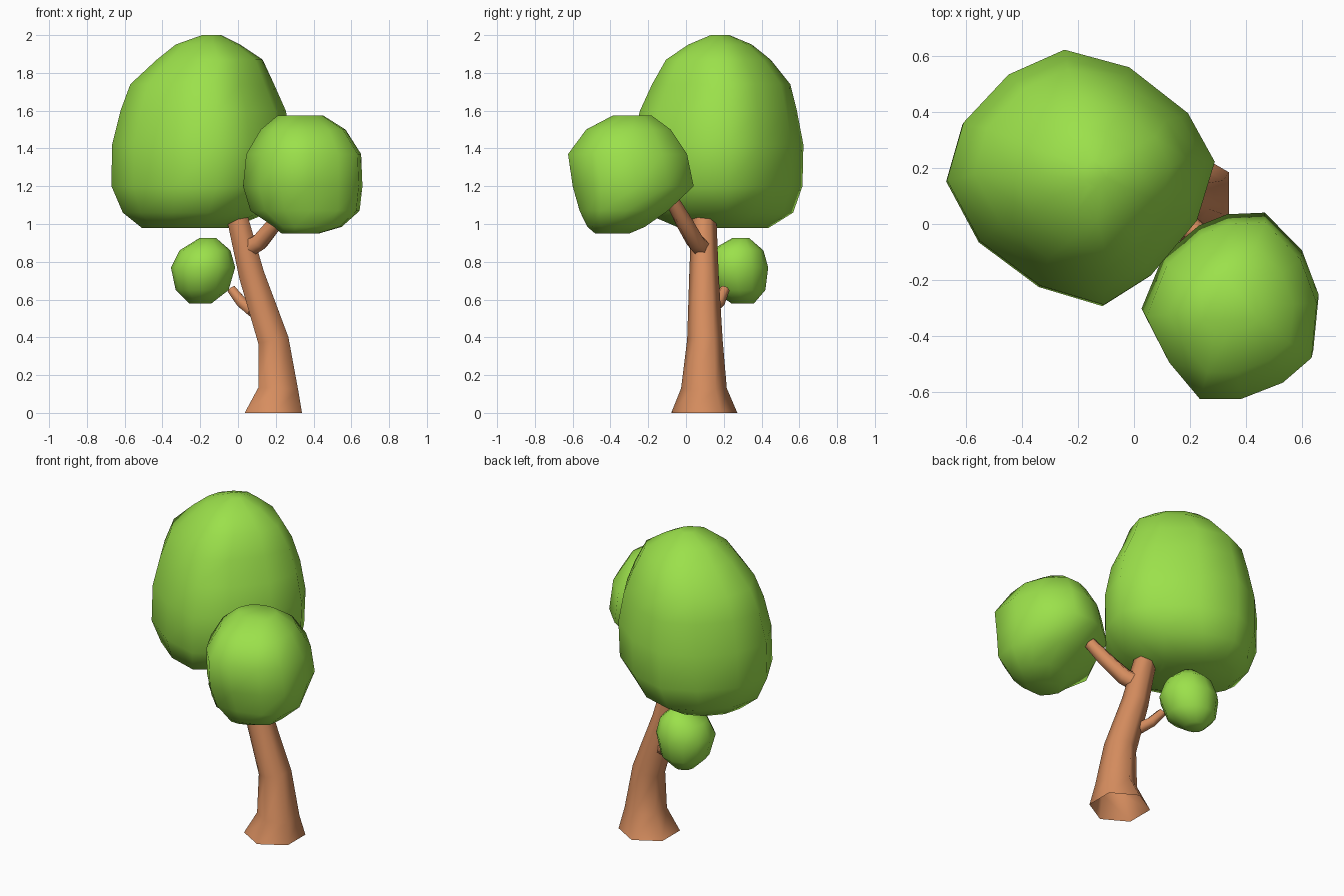
import bpy, bmesh, math
from mathutils import Vector

if "Cube" in bpy.data.objects:
    bpy.data.objects.remove(bpy.data.objects["Cube"])


def material(name, color):
    m = bpy.data.materials.new(name)
    m.diffuse_color = (*color, 1)
    m.use_nodes = True
    m.node_tree.nodes["Principled BSDF"].inputs["Base Color"].default_value = m.diffuse_color
    return m


BARK = material("bark", (0.68, 0.27, 0.115))
LEAF = material("leaf", (0.33, 0.75, 0.07))


def loft(name, rings, mat, angle, bottom=True):
    """Skin a list of equal-length point rings and cap the ends."""
    bm = bmesh.new()
    loops = [[bm.verts.new(p) for p in ring] for ring in rings]
    n = len(loops[0])
    for a, b in zip(loops, loops[1:]):
        for i in range(n):
            j = (i + 1) % n
            bm.faces.new((a[i], a[j], b[j], b[i]))
    if bottom:
        bm.faces.new(loops[0][::-1])
    bm.faces.new(loops[-1])
    bmesh.ops.recalc_face_normals(bm, faces=bm.faces)
    me = bpy.data.meshes.new(name)
    bm.to_mesh(me)
    bm.free()
    me.materials.append(mat)
    ob = bpy.data.objects.new(name, me)
    bpy.context.collection.objects.link(ob)
    bpy.ops.object.select_all(action='DESELECT')
    ob.select_set(True)
    bpy.context.view_layer.objects.active = ob
    bpy.ops.object.shade_smooth_by_angle(angle=math.radians(angle))


def limb(name, path, is_trunk=False, sides=6):
    """Tapered tube; path entries are x, y, z, radius."""
    pts = [Vector(p[:3]) for p in path]
    last = len(pts) - 1
    rings = []
    for k, p in enumerate(pts):
        t = Vector((0, 0, 0))
        if k > 0:
            t += (p - pts[k - 1]).normalized()
        if k < last:
            t += (pts[k + 1] - p).normalized()
        t.normalize()
        if is_trunk and k in (0, last):
            t = Vector((0, 0, 1))
        u = Vector((0, 1, 0))
        u = (u - t * u.dot(t)).normalized()
        v = t.cross(u)
        r = path[k][3]
        rings.append([p + r * (u * math.cos(a) + v * math.sin(a))
                      for a in (2 * math.pi * i / sides for i in range(sides))])
    loft(name, rings, BARK, 65, bottom=not is_trunk)


def crown(name, outline, layers):
    """Rounded foliage; outline is (degrees, factor) seen from above,
    layers are z, centre x, centre y, radius x, radius y."""
    pts = [(f * math.cos(math.radians(d)), f * math.sin(math.radians(d)))
           for d, f in outline]
    rings = [[(cx + rx * px, cy + ry * py, z) for px, py in pts]
             for z, cx, cy, rx, ry in layers]
    loft(name, rings, LEAF, 80)


# Leaning six-sided trunk with flared foot, open underneath
limb("trunk", [(0.187, 0.097, 0, 0.175), (0.213, 0.095, 0.13, 0.121),
               (0.187, 0.1, 0.385, 0.094), (0.072, 0.095, 0.73, 0.078),
               (-0.01, 0.095, 1.06, 0.065)], is_trunk=True)

# Branches carrying the two smaller crowns
limb("right_branch", [(0.03, 0.1, 0.86, 0.057), (0.115, 0.05, 0.905, 0.05),
                      (0.2, -0.01, 1.01, 0.046), (0.265, -0.07, 1.12, 0.038)])
limb("left_branch", [(0.08, 0.12, 0.54, 0.038), (0.02, 0.175, 0.585, 0.033),
                     (-0.035, 0.205, 0.655, 0.027)])

# Foliage
crown("large_crown", [
    (7, 1.01), (32, 0.945), (67, 0.93), (97, 1.0), (124, 0.965), (154, 0.975),
    (181, 1.0), (213, 0.9), (250, 0.89), (280, 1.0), (305, 0.92), (339, 0.93)], [
    (0.98, -0.27, 0.20, 0.24, 0.24), (1.06, -0.225, 0.17, 0.385, 0.40),
    (1.20, -0.195, 0.16, 0.475, 0.46), (1.42, -0.19, 0.165, 0.477, 0.46),
    (1.60, -0.185, 0.17, 0.437, 0.42), (1.74, -0.19, 0.185, 0.38, 0.37),
    (1.87, -0.15, 0.17, 0.28, 0.28), (1.95, -0.16, 0.18, 0.17, 0.17),
    (2.0, -0.14, 0.18, 0.05, 0.05)])
crown("right_crown", [
    (5, 1.0), (36, 1.0), (69, 1.09), (92, 1.0), (112, 0.94), (145, 0.92),
    (184, 1.0), (219, 0.94), (250, 1.08), (276, 1.02), (306, 1.02), (330, 1.08)], [
    (0.95, 0.33, -0.39, 0.10, 0.09), (0.985, 0.37, -0.37, 0.18, 0.15),
    (1.07, 0.355, -0.33, 0.29, 0.23), (1.20, 0.343, -0.28, 0.317, 0.315),
    (1.37, 0.348, -0.31, 0.305, 0.31), (1.50, 0.345, -0.305, 0.225, 0.22),
    (1.575, 0.33, -0.285, 0.12, 0.10)])
crown("left_crown", [(30 * i, 1.0) for i in range(12)], [
    (0.58, -0.20, 0.30, 0.06, 0.06), (0.65, -0.19, 0.28, 0.14, 0.14),
    (0.77, -0.185, 0.265, 0.17, 0.17), (0.86, -0.175, 0.27, 0.135, 0.14),
    (0.925, -0.16, 0.29, 0.045, 0.045)])
